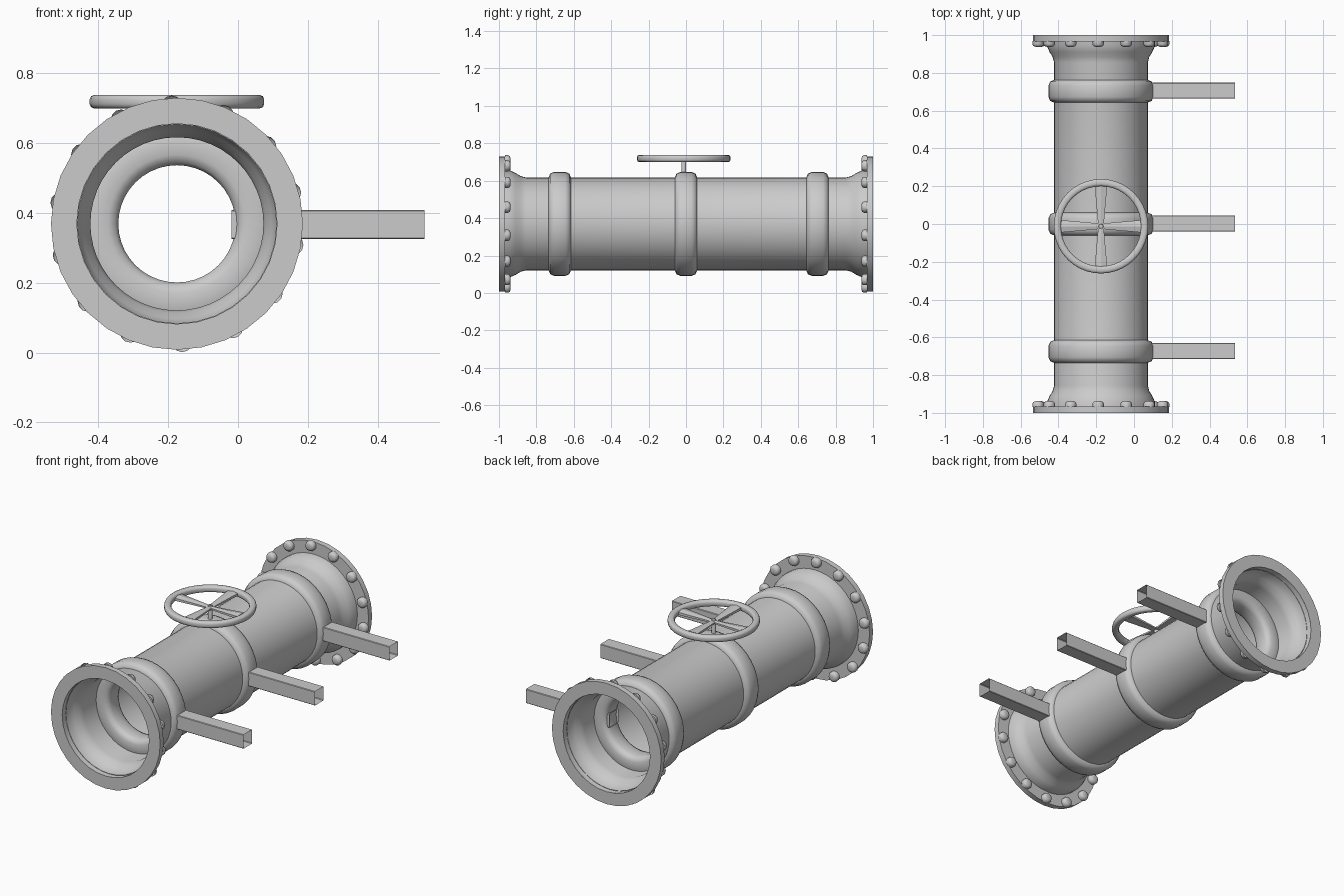
import bpy, bmesh
from math import sin, cos, pi, radians
from mathutils import Vector

if "Cube" in bpy.data.objects:
    bpy.data.objects.remove(bpy.data.objects["Cube"])

CX, CZ = -0.175, 0.369          # pipe axis


def finish(name, bm, angle=40):
    bmesh.ops.recalc_face_normals(bm, faces=bm.faces[:])
    me = bpy.data.meshes.new(name)
    bm.to_mesh(me)
    bm.free()
    ob = bpy.data.objects.new(name, me)
    bpy.context.collection.objects.link(ob)
    bpy.ops.object.select_all(action='DESELECT')
    ob.select_set(True)
    bpy.context.view_layer.objects.active = ob
    bpy.ops.object.shade_smooth_by_angle(angle=radians(angle))
    return ob


def lathe(name, prof, origin, axis='Y', n=32, closed=False, angle=40):
    """Revolve (radius, along) points round an axis through origin."""
    bm = bmesh.new()
    rings = []
    for r, h in prof:
        ring = []
        for i in range(n):
            a = 2 * pi * i / n
            u, v = r * sin(a), r * cos(a)
            p = (u, h, v) if axis == 'Y' else (u, v, h)
            ring.append(bm.verts.new(Vector(origin) + Vector(p)))
        rings.append(ring)
    pairs = list(zip(rings, rings[1:]))
    if closed:
        pairs.append((rings[-1], rings[0]))
    for a, b in pairs:
        for i in range(n):
            j = (i + 1) % n
            bm.faces.new((a[i], a[j], b[j], b[i]))
    return finish(name, bm, angle)


def rounded(r0, r1, h0, h1, c):
    """Chamfered ring cross-section."""
    return [(r0 + c, h0), (r1 - c, h0), (r1 - c * .3, h0 + c * .3), (r1, h0 + c),
            (r1, h1 - c), (r1 - c * .3, h1 - c * .3), (r1 - c, h1), (r0 + c, h1),
            (r0 + c * .3, h1 - c * .3), (r0, h1 - c), (r0, h0 + c), (r0 + c * .3, h0 + c * .3)]


# main pipe with flared mouths
half = [(.287, -1), (.287, -.945), (.272, -.91), (.256, -.885), (.248, -.855)]
lathe("pipe", half + [(r, -y) for r, y in reversed(half)], (CX, 0, CZ), n=48)

for s, side in ((-1, "front"), (1, "back")):
    # end flange
    lathe(side + "_flange", [(.287, s), (.361, s), (.361, s * .967), (.285, s * .967)],
          (CX, 0, CZ))
    # ring of domed bolts
    bm = bmesh.new()
    for k in range(14):
        t = 2 * pi * k / 14 - radians(2.5)
        c = Vector((CX + .338 * sin(t), 0, CZ + .338 * cos(t)))
        prev = None
        for r, y in ((.03, .968), (.03, .951), (.025, .942), (.014, .938)):
            ring = [bm.verts.new(c + Vector((r * cos(i * pi / 6), s * y, r * sin(i * pi / 6))))
                    for i in range(12)]
            if prev:
                for i in range(12):
                    j = (i + 1) % 12
                    bm.faces.new((prev[i], prev[j], ring[j], ring[i]))
            prev = ring
        bm.faces.new(prev)
    finish(side + "_bolts", bm, 60)

# clamp bands with square support tubes
for y, nm in ((-.675, "front"), (0, "middle"), (.703, "back")):
    lathe(nm + "_band", rounded(.168, .278, -.06, .06, .03), (CX, y, CZ), n=40,
          closed=True, angle=60)
    bm = bmesh.new()
    w, c = .042, .003
    sec = [(w, w - c), (w - c, w), (c - w, w), (-w, w - c),
           (-w, c - w), (c - w, -w), (w - c, -w), (w, c - w)]
    ends = [[bm.verts.new((x, y + .003 + a, CZ - .002 + b)) for a, b in sec]
            for x in (-.018, .535)]
    for i in range(8):
        j = (i + 1) % 8
        bm.faces.new((ends[0][i], ends[0][j], ends[1][j], ends[1][i]))
    finish(nm + "_support_tube", bm, 30)

# handwheel rim, hub and stem
WO = (CX, -.012, 0)
lathe("wheel_rim", rounded(.212, .25, .7, .738, .012), WO, 'Z', 40, True, 60)
lathe("wheel_stem", [(.013, .6), (.013, .722), (.011, .727), (.0001, .728)], WO, 'Z', 12)

# four tapered spokes
bm = bmesh.new()
for k in range(4):
    a = k * pi / 2
    d, e = Vector((cos(a), sin(a), 0)), Vector((-sin(a), cos(a), 0))
    base = Vector(WO)
    rings = []
    for r, w, z0, z1 in ((0, .014, .708, .722), (.225, .034, .708, .73)):
        rings.append([bm.verts.new(base + d * r + e * u + Vector((0, 0, z)))
                      for u, z in ((-w, z0), (w, z0), (w, z1 - .006), (0, z1), (-w, z1 - .006))])
    for i in range(5):
        j = (i + 1) % 5
        bm.faces.new((rings[0][i], rings[0][j], rings[1][j], rings[1][i]))
    bm.faces.new(rings[1])
finish("wheel_spokes", bm, 20)
